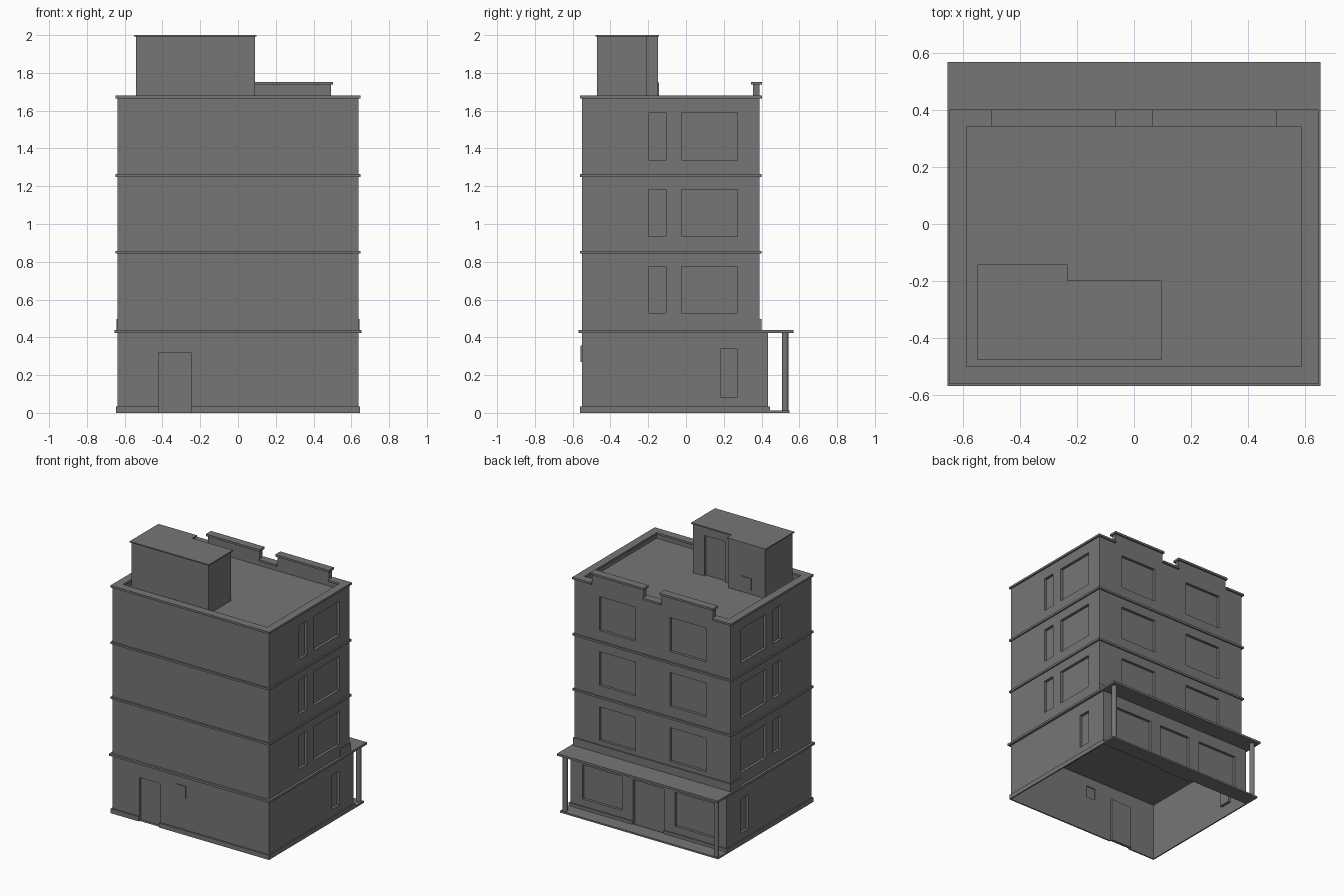
import bpy, bmesh
from mathutils import Vector, Matrix

if "Cube" in bpy.data.objects:
    bpy.data.objects.remove(bpy.data.objects["Cube"])

# Dark grey for the whole building
DARK = bpy.data.materials.new("dark_grey")
DARK.diffuse_color = (0.18, 0.18, 0.18, 1)
DARK.use_nodes = True
DARK.node_tree.nodes["Principled BSDF"].inputs["Base Color"].default_value = DARK.diffuse_color


def finish(name, bm):
    bmesh.ops.remove_doubles(bm, verts=bm.verts, dist=1e-5)
    me = bpy.data.meshes.new(name)
    bm.to_mesh(me)
    bm.free()
    me.materials.append(DARK)
    ob = bpy.data.objects.new(name, me)
    bpy.context.collection.objects.link(ob)
    return ob


def boxes(name, *ranges):
    """One object made of boxes given as x0, x1, y0, y1, z0, z1."""
    bm = bmesh.new()
    for x0, x1, y0, y1, z0, z1 in ranges:
        m = Matrix.Translation(((x0 + x1) / 2, (y0 + y1) / 2, (z0 + z1) / 2))
        m = m @ Matrix.Diagonal((x1 - x0, y1 - y0, z1 - z0, 1))
        bmesh.ops.create_cube(bm, size=1, matrix=m)
    return finish(name, bm)


def wall(bm, axis, pos, out, u0, u1, z0, z1, holes=()):
    """Sheet wall; holes are (u0, u1, z0, z1, depth), negative depth stands proud."""
    def quad(pts):
        co = [(u, pos - out * d, z) if axis == 'y' else (pos - out * d, u, z) for u, z, d in pts]
        if out == (1 if axis == 'y' else -1):
            co.reverse()
        bm.faces.new([bm.verts.new(c) for c in co])

    us = sorted({u0, u1, *[u for h in holes for u in h[:2]]})
    zs = sorted({z0, z1, *[z for h in holes for z in h[2:4]]})
    for a, b in zip(us, us[1:]):
        for c, d in zip(zs, zs[1:]):
            mu, mz = (a + b) / 2, (c + d) / 2
            if not any(h[0] < mu < h[1] and h[2] < mz < h[3] for h in holes):
                quad([(a, c, 0), (b, c, 0), (b, d, 0), (a, d, 0)])
    for a, b, c, d, dep in holes:
        p = [(a, c), (b, c), (b, d), (a, d)]
        quad([(u, z, dep) for u, z in p])
        for (ua, za), (ub, zb) in zip(p, p[1:] + p[:1]):
            quad([(ua, za, 0), (ub, zb, 0), (ub, zb, dep), (ua, za, dep)])


def frame(name, xo, y0, y1, t, z0, z1):
    """Four boxes running round the building."""
    return boxes(name, (-xo, xo, y0, y0 + t, z0, z1), (-xo, xo, y1 - t, y1, z0, z1),
                 (-xo, -xo + t, y0 + t, y1 - t, z0, z1), (xo - t, xo, y0 + t, y1 - t, z0, z1))


W, F, B, G = 0.637, -0.551, 0.389, 0.435   # half width, front, upper back, ground back
D = 0.02                                   # recess depth
ROOF = 1.63

# Ground floor shell, open underneath
bm = bmesh.new()
wall(bm, 'y', F, -1, -W, W, 0, 0.425,
     [(-0.42, -0.25, 0, 0.32, D), (-0.115, -0.037, 0.27, 0.357, -0.007)])
wall(bm, 'y', G, 1, -W, W, 0, 0.425,
     [(-0.54, -0.215, 0.085, 0.337, D), (-0.127, 0.127, 0, 0.337, D),
      (0.215, 0.54, 0.085, 0.337, D)])
for s in (-1, 1):
    wall(bm, 'x', s * W, s, F, G, 0, 0.425, [(0.183, 0.272, 0.085, 0.337, D)])
finish("ground_floor", bm)

# Upper floors with recessed windows
rows = [(0.528, 0.776), (0.934, 1.183), (1.338, 1.589)]
bm = bmesh.new()
wall(bm, 'y', F, -1, -W, W, 0.44, 1.665)
wall(bm, 'y', B, 1, -W, W, 0.44, 1.665,
     [(u, u + 0.295, a, b, D) for a, b in rows for u in (-0.435, 0.14)])
for s in (-1, 1):
    wall(bm, 'x', s * W, s, F, B, 0.44, 1.665,
         [(u, v, a, b, D) for a, b in rows for u, v in ((-0.197, -0.107), (-0.024, 0.272))])
finish("upper_floors", bm)

# Floor bands, canopy slab and ledge above it
for i, z in enumerate((0.843, 1.249)):
    frame(f"floor_band_{i + 1}", 0.648, -0.561, 0.399, 0.015, z, z + 0.015)
boxes("canopy_slab", (-0.655, 0.655, -0.568, 0.568, 0.424, 0.44))
boxes("canopy_ledge", (-0.642, 0.642, 0.272, 0.399, 0.44, 0.497))

# Base trim, broken at the doors
xo, z = 0.646, 0.034
boxes("base_trim", (-xo, -0.42, -0.561, F, 0, z), (-0.25, xo, -0.561, F, 0, z),
      (-xo, -0.127, G, 0.445, 0, z), (0.127, xo, G, 0.445, 0, z),
      (-xo, -W, F, G, 0, z), (W, xo, F, G, 0, z))

# Porch floor and columns
boxes("porch_floor", (-xo, xo, G, 0.548, 0, 0.012))
for s in (-1, 1):
    bm = bmesh.new()
    bmesh.ops.create_cone(bm, cap_ends=True, segments=16, radius1=0.018, radius2=0.018,
                          depth=0.415, matrix=Matrix.Translation((s * 0.617, 0.525, 0.2185)))
    ob = finish("porch_column", bm)
    bpy.context.view_layer.objects.active = ob
    ob.select_set(True)
    bpy.ops.object.shade_smooth_by_angle()
    ob.select_set(False)

# Roof deck and parapet
bm = bmesh.new()
bm.faces.new([bm.verts.new(c) for c in
              ((-W, F, ROOF), (W, F, ROOF), (W, B, ROOF), (-W, B, ROOF))])
finish("roof_deck", bm)
bm = bmesh.new()
pi, pf, pb = 0.6, -0.515, 0.356
wall(bm, 'y', pf, 1, -pi, pi, ROOF, 1.665)
wall(bm, 'y', pb, -1, -pi, pi, ROOF, 1.665)
wall(bm, 'x', pi, -1, pf, pb, ROOF, 1.665)
wall(bm, 'x', -pi, 1, pf, pb, ROOF, 1.665)
finish("parapet_inside", bm)
xo, xi, y0, y1, y2, y3 = 0.648, 0.588, -0.561, -0.5, 0.343, 0.402
boxes("parapet_cap", (-xo, xo, y0, y1, 1.665, 1.68), (-0.072, 0.072, y2, y3, 1.665, 1.68),
      *[(min(s * a, s * b), max(s * a, s * b), c, d, 1.665, 1.68) for s in (-1, 1)
        for a, b, c, d in ((xi, xo, y1, y3), (0.493, xi, y2, y3))])
for s in (-1, 1):
    a, b = sorted((s * 0.073, s * 0.493))
    boxes("raised_parapet", (a, b, pb, B, 1.665, 1.738))
    boxes("raised_parapet_cap", (a - 0.009, b + 0.009, y2, y3, 1.738, 1.753))

# Stair house on the roof, stepped in plan
bm = bmesh.new()
zt = 1.992
wall(bm, 'y', -0.47, -1, -0.541, 0.089, ROOF, zt)
wall(bm, 'x', -0.541, -1, -0.47, -0.149, ROOF, zt)
wall(bm, 'x', 0.089, 1, -0.47, -0.207, ROOF, zt)
wall(bm, 'x', -0.243, 1, -0.207, -0.149, ROOF, zt)
wall(bm, 'y', -0.207, 1, -0.243, 0.089, ROOF, zt, [(-0.175, -0.005, ROOF, 1.93, D)])
wall(bm, 'y', -0.149, 1, -0.541, -0.243, ROOF, zt, [(-0.43, -0.35, 1.66, 1.748, -0.006)])
finish("stair_house", bm)

# Stair house roof
bm = bmesh.new()
pts = [(-0.55, -0.478), (0.097, -0.478), (0.097, -0.198), (-0.234, -0.198),
       (-0.234, -0.142), (-0.55, -0.142)]
f = bm.faces.new([bm.verts.new((x, y, zt)) for x, y in pts])
ext = bmesh.ops.extrude_face_region(bm, geom=[f], use_keep_orig=True)
bmesh.ops.translate(bm, vec=Vector((0, 0, 2 - zt)),
                    verts=[g for g in ext['geom'] if isinstance(g, bmesh.types.BMVert)])
bmesh.ops.recalc_face_normals(bm, faces=bm.faces)
finish("stair_house_roof", bm)
